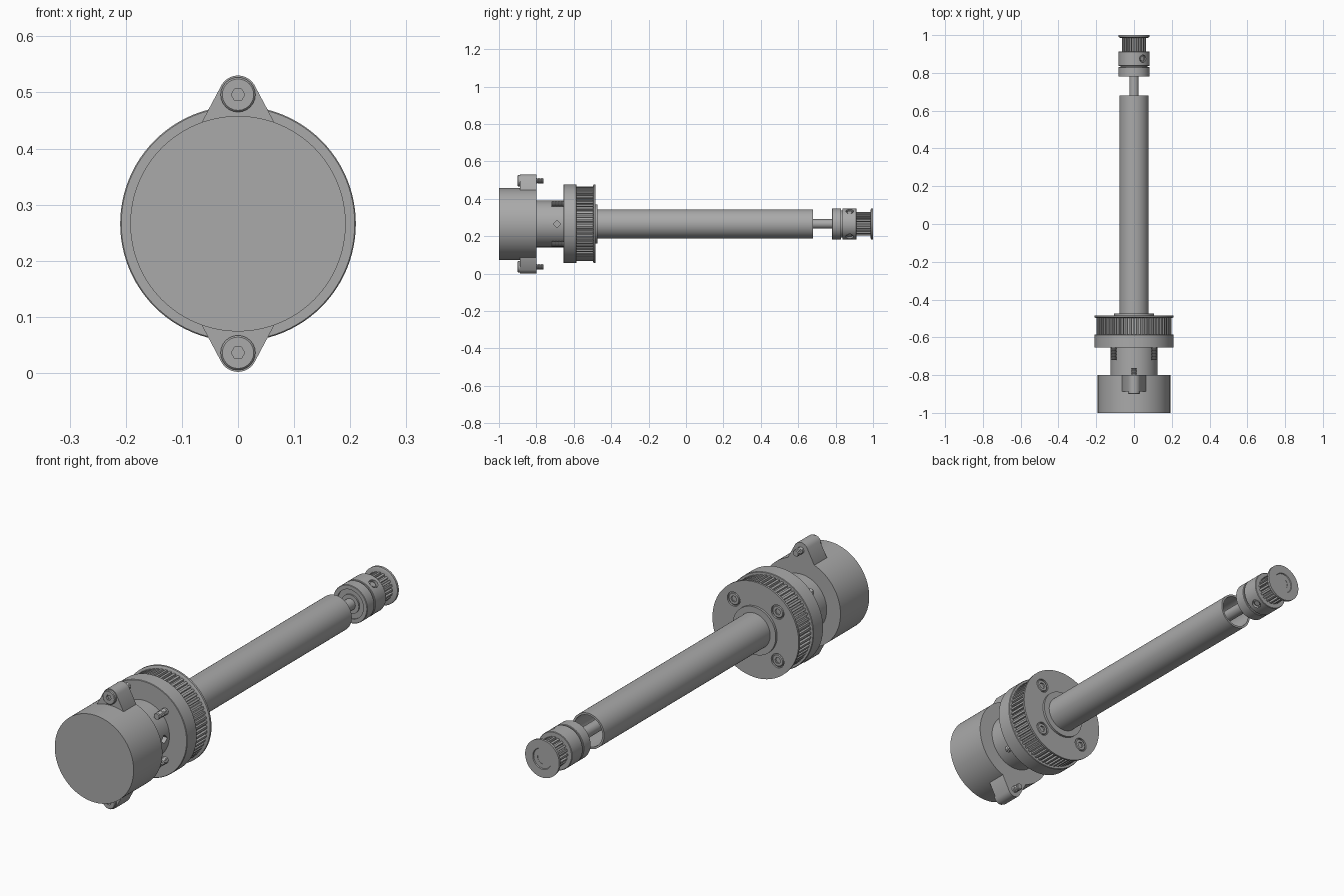
import bpy, bmesh, math
from mathutils import Matrix

if "Cube" in bpy.data.objects:
    bpy.data.objects.remove(bpy.data.objects["Cube"])

AXIS_Z = 0.266  # height of the shared axis, which runs along y

grey = bpy.data.materials.new("machined grey")
grey.use_nodes = True
COLOUR = (0.4, 0.4, 0.4, 1)
grey.diffuse_color = COLOUR
grey.node_tree.nodes["Principled BSDF"].inputs["Base Color"].default_value = COLOUR


def finish(name, bm):
    bmesh.ops.remove_doubles(bm, verts=bm.verts, dist=1e-6)
    bmesh.ops.recalc_face_normals(bm, faces=bm.faces)
    mesh = bpy.data.meshes.new(name)
    bm.to_mesh(mesh)
    bm.free()
    mesh.materials.append(grey)
    obj = bpy.data.objects.new(name, mesh)
    bpy.context.collection.objects.link(obj)
    return obj


def lathe(name, profile, x=0, z=0, segments=64, closed=False):
    """Spin (radius, y) points about y; a third value makes that ring hexagonal."""
    bm = bmesh.new()
    rings = []
    for r, y, *hexagon in profile:
        ring = []
        for i in range(segments):
            a = math.tau * i / segments
            k = r
            if hexagon:
                sixth = math.pi / 3
                k = r * math.cos(sixth / 2) / math.cos(a % sixth - sixth / 2)
            ring.append(bm.verts.new((x + k * math.cos(a), y, AXIS_Z + z + k * math.sin(a))))
        rings.append(ring)
    pairs = list(zip(rings, rings[1:]))
    if closed:
        pairs.append((rings[-1], rings[0]))
    for a, b in pairs:
        for i in range(segments):
            j = (i + 1) % segments
            bm.faces.new((a[i], a[j], b[j], b[i]))
    if not closed:
        bm.faces.new(rings[0])
        bm.faces.new(rings[-1])
    return finish(name, bm)


def prism(name, outline, y0, y1):
    """Extrude an (x, z) outline along y."""
    bm = bmesh.new()
    face = bm.faces.new([bm.verts.new((x, y0, AXIS_Z + z)) for x, z in outline])
    new = bmesh.ops.extrude_face_region(bm, geom=[face])["geom"]
    moved = [v for v in new if isinstance(v, bmesh.types.BMVert)]
    bmesh.ops.translate(bm, verts=moved, vec=(0, y1 - y0, 0))
    return finish(name, bm)


def gear(name, teeth, outer, depth, y0, y1):
    outline = []
    for i in range(teeth):
        for step, r in ((-0.23, outer), (0.23, outer), (0.32, outer - depth), (0.68, outer - depth)):
            a = math.tau * (i + step) / teeth + math.pi / 2
            outline.append((r * math.cos(a), r * math.sin(a)))
    return prism(name, outline, y0, y1)


def screw(name, x, z, y_head, y_seat, y_tip, head, shank, socket):
    """Socket-head screw with a ridged shank."""
    d = 1 if y_tip > y_head else -1
    bevel = 0.003
    points = [(socket, y_head + d * 0.01, 6), (socket, y_head, 6), (head - bevel, y_head),
              (head, y_head + d * bevel), (head, y_seat), (shank, y_seat)]
    turns = int(abs(y_tip - y_seat) / 0.008)
    for i in range(turns):
        y = y_seat + (y_tip - y_seat) * (i + 0.5) / turns
        points += [(shank, y), (shank * 0.82, y + d * 0.004)]
    points.append((shank * 0.7, y_tip))
    return lathe(name, points, x, z, segments=24)


def cut(obj, cutter):
    cutter.hide_render = True
    mod = obj.modifiers.new("cut", "BOOLEAN")
    mod.operation = "DIFFERENCE"
    mod.solver = "EXACT"
    mod.object = cutter
    bpy.context.view_layer.objects.active = obj
    bpy.ops.object.modifier_apply(modifier=mod.name)
    bpy.data.objects.remove(cutter)


def radial_cutter(angle, radius, y, reach, depth, sides):
    """A rod that points away from the axis at the given angle."""
    bm = bmesh.new()
    bmesh.ops.create_cone(bm, cap_ends=True, segments=sides, radius1=radius, radius2=radius, depth=depth)
    turn = Matrix.Rotation(-angle, 4, "Y") @ Matrix.Translation((reach, 0, 0)) @ Matrix.Rotation(math.pi / 2, 4, "Y")
    bmesh.ops.transform(bm, verts=bm.verts, matrix=Matrix.Translation((0, y, AXIS_Z)) @ turn)
    return finish("hole_cutter", bm)


# Motor can
lathe("motor_body", [(0.192, -1), (0.192, -0.80)], segments=96)

# Mounting ears and their screws, above and below
for side, label in ((1, "top"), (-1, "bottom")):
    arc = [(0.034 * math.cos(a), side * (0.23 + 0.034 * math.sin(a)))
           for a in (math.radians(25 + 130 * i / 16) for i in range(17))]
    outline = [(0.065, side * 0.15), (0.065, side * 0.18)] + arc + [(-0.065, side * 0.18), (-0.065, side * 0.15)]
    prism(label + "_ear", outline, -0.888, -0.80)
    screw(label + "_ear_screw", 0, side * 0.23, -0.90, -0.885, -0.762, 0.031, 0.015, 0.012)

# Hub with set-screw holes on its sides
hub = lathe("hub", [(0.125, -0.80), (0.125, -0.65)])
for angle in (0, math.pi):
    cut(hub, radial_cutter(angle, 0.02, -0.69, 0.125, 0.06, 4))

# Large toothed pulley
lathe("large_pulley_flange", [(0.208, -0.655), (0.21, -0.653), (0.21, -0.587), (0.208, -0.585)], segments=96)
gear("large_pulley_teeth", 60, 0.199, 0.009, -0.585, -0.495)
rim = lathe("large_pulley_rim", [(0.2, -0.498), (0.21, -0.493), (0.21, -0.484)], segments=96)
for sx in (1, -1):
    for sz in (1, -1):
        x, z = sx * 0.107, sz * 0.107
        cut(rim, lathe("counterbore", [(0.031, -0.492), (0.031, -0.47)], x, z, 24))
        screw("pulley_screw", x, z, -0.485, -0.493, -0.72, 0.027, 0.015, 0.014)
lathe("tube_collar", [(0.105, -0.485), (0.105, -0.474)])

# Hollow tube and the inner shaft
lathe("tube", [(0.078, -0.48), (0.078, 0.68), (0.069, 0.68), (0.069, -0.48)], closed=True)
lathe("inner_shaft", [(0.025, -0.48), (0.025, 0.995)], segments=32)

# Bearing in front of the small pulley
lathe("bearing", [(0.025, 0.78), (0.042, 0.78), (0.042, 0.786), (0.064, 0.786), (0.064, 0.78),
                  (0.081, 0.78), (0.083, 0.782), (0.083, 0.828), (0.081, 0.83), (0.025, 0.83)], closed=True)

# Small toothed pulley with two set screws
lathe("small_pulley_spacer", [(0.072, 0.83), (0.072, 0.836)])
small_hub = lathe("small_pulley_hub", [(0.081, 0.836), (0.083, 0.838), (0.083, 0.91), (0.081, 0.912)])
for angle in (math.radians(55), math.radians(-55)):
    cut(small_hub, radial_cutter(angle, 0.02, 0.875, 0.085, 0.03, 24))
    plug = radial_cutter(angle, 0.014, 0.875, 0.071, 0.012, 6)
    plug.name = "set_screw"
gear("small_pulley_teeth", 20, 0.063, 0.009, 0.912, 0.988)
lathe("small_pulley_rim", [(0.025, 0.986), (0.074, 0.986), (0.083, 0.99), (0.083, 1.0), (0.046, 1.0),
                           (0.044, 0.996), (0.025, 0.996)], closed=True)

# Smooth the round walls and keep the edges crisp
bpy.ops.object.select_all(action="DESELECT")
for obj in bpy.context.scene.objects:
    if obj.type == "MESH" and obj.data.materials and obj.data.materials[0] == grey:
        obj.select_set(True)
        bpy.context.view_layer.objects.active = obj
bpy.ops.object.shade_smooth_by_angle(angle=math.radians(30))
